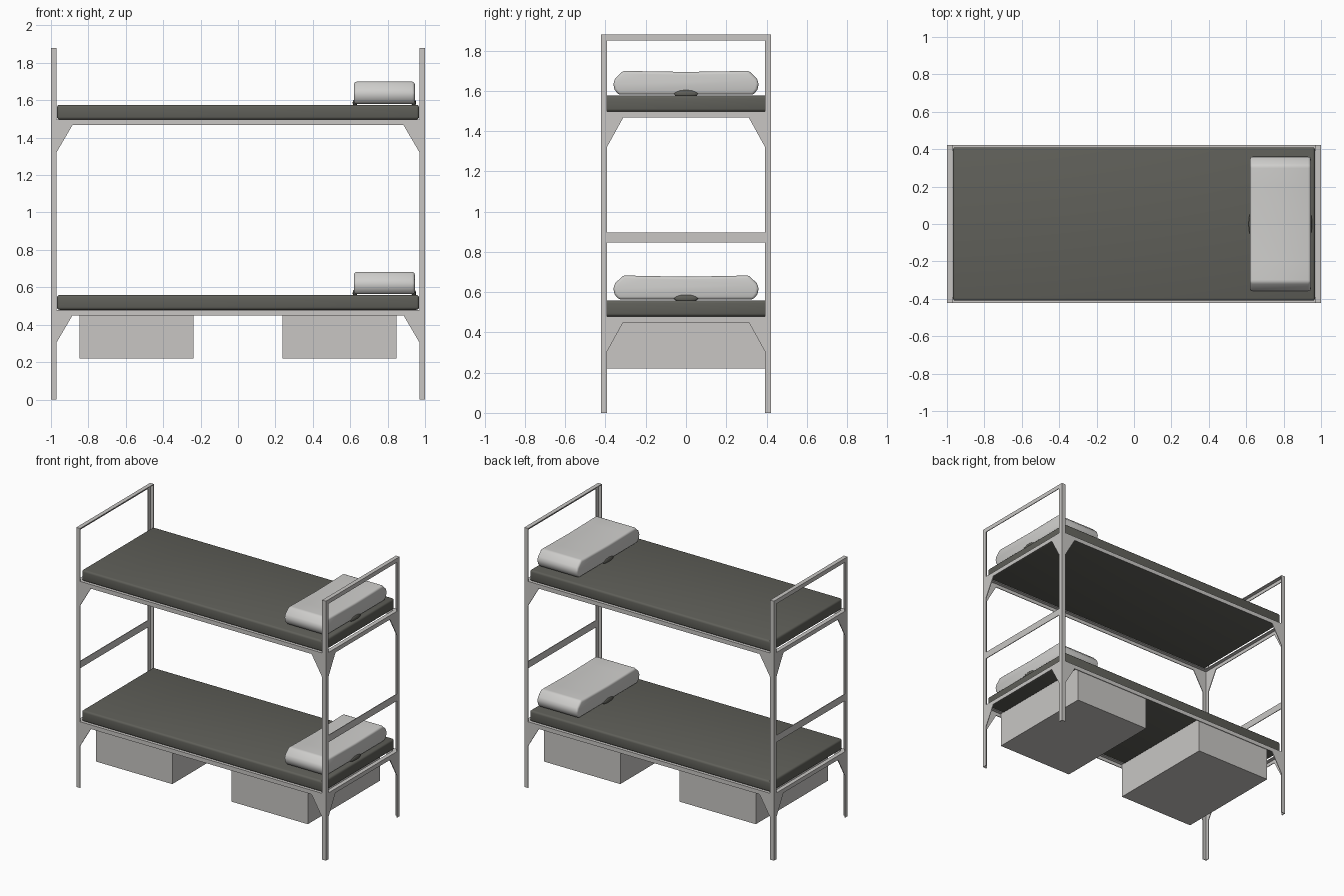
import bpy, bmesh

if "Cube" in bpy.data.objects:
    bpy.data.objects.remove(bpy.data.objects["Cube"])

def mat(name, c):
    m = bpy.data.materials.new(name)
    m.diffuse_color = (*c, 1)
    m.use_nodes = True
    m.node_tree.nodes["Principled BSDF"].inputs["Base Color"].default_value = m.diffuse_color
    return m

METAL = mat("light_grey_metal", (0.58, 0.565, 0.55))
DARK = mat("dark_grey_fabric", (0.115, 0.115, 0.10))
WHITE = mat("pale_pillow_fabric", (0.62, 0.615, 0.60))

X, Y, H = 1.0, 0.422, 1.88   # outer half sizes and height
W, T = 0.03, 0.005           # angle iron width and thickness

def finish(name, bm, m):
    bmesh.ops.recalc_face_normals(bm, faces=bm.faces)
    me = bpy.data.meshes.new(name)
    bm.to_mesh(me)
    bm.free()
    me.materials.append(m)
    ob = bpy.data.objects.new(name, me)
    bpy.context.collection.objects.link(ob)
    return ob

def prism(name, pts, ext, m):
    """Extrude a closed 3D outline along ext."""
    bm = bmesh.new()
    f = bm.faces.new([bm.verts.new(p) for p in pts])
    g = bmesh.ops.extrude_face_region(bm, geom=[f])
    bmesh.ops.translate(bm, vec=ext, verts=[v for v in g["geom"] if isinstance(v, bmesh.types.BMVert)])
    return finish(name, bm, m)

def box(name, a, b, m):
    pts = [(a[0], a[1], a[2]), (b[0], a[1], a[2]), (b[0], b[1], a[2]), (a[0], b[1], a[2])]
    return prism(name, pts, (0, 0, b[2] - a[2]), m)

def soften(ob, w, seg):
    b = ob.modifiers.new("soft_edges", "BEVEL")
    b.width, b.segments, b.limit_method, b.angle_limit = w, seg, "ANGLE", 0.6
    for p in ob.data.polygons:
        p.use_smooth = True

# corner posts of angle iron
for sx in (-1, 1):
    for sy in (-1, 1):
        x, y = sx * X, sy * Y
        pts = [(x, y, 0), (x - sx * W, y, 0), (x - sx * W, y - sy * T, 0),
               (x - sx * T, y - sy * T, 0), (x - sx * T, y - sy * W, 0), (x, y - sy * W, 0)]
        prism("corner_post", pts, (0, 0, H), METAL)

def end_rail(name, sx, top):
    x, y = sx * X, Y - T
    pts = [(x, -y, top), (x - sx * W, -y, top), (x - sx * W, -y, top - T),
           (x - sx * T, -y, top - T), (x - sx * T, -y, top - W), (x, -y, top - W)]
    prism(name, pts, (0, 2 * y, 0), METAL)

def side_rail(sy, top):
    y, x = sy * Y, X - T
    pts = [(-x, y, top), (-x, y - sy * W, top), (-x, y - sy * W, top - T),
           (-x, y - sy * T, top - T), (-x, y - sy * T, top - W), (-x, y, top - W)]
    prism("side_rail", pts, (2 * x, 0, 0), METAL)

# headboard and footboard bars
for sx in (-1, 1):
    end_rail("top_bar", sx, H)
    xs = sorted((sx * X, sx * (X - T)))
    box("middle_bar", (xs[0], -Y + T, 0.847), (xs[1], Y - T, 0.897), METAL)

# pillow outline (half), y and z above the mattress
half = [(0.335, 0.005), (0.355, 0.03), (0.362, 0.06), (0.352, 0.085), (0.312, 0.124), (0.2, 0.121)]
outline = half + [(0, 0.118)] + [(-y, z) for y, z in reversed(half)]

for level, base in (("lower", 0.48), ("upper", 1.497)):
    # bed frame
    for s in (-1, 1):
        side_rail(s, base)
        end_rail("bed_end_rail", s, base)
    # corner gussets on both flanges
    zt = base - W
    for sx in (-1, 1):
        for sy in (-1, 1):
            x, y = sx * X, sy * Y
            xi, yi = x - sx * W, y - sy * W
            prism("side_gusset", [(xi, y, zt), (xi - sx * 0.085, y, zt), (xi, y, zt - 0.145)],
                  (0, -sy * T, 0), METAL)
            prism("end_gusset", [(x, yi, zt), (x, yi - sy * 0.08, zt), (x, yi, zt - 0.145)],
                  (-sx * T, 0, 0), METAL)
    # mattress
    top = base + 0.079
    soften(box(level + "_mattress", (-0.968, -0.41, base), (0.968, 0.41, top), DARK), 0.014, 3)
    # pillow
    p = prism(level + "_pillow", [(0.62, y, top + z) for y, z in outline], (0.325, 0, 0), WHITE)
    soften(p, 0.014, 3)
    # dark crease in the middle of the pillow's long edges
    for x in (0.625, 0.94):
        bm = bmesh.new()
        bmesh.ops.create_uvsphere(bm, u_segments=16, v_segments=8, radius=1)
        bmesh.ops.scale(bm, vec=(0.012, 0.06, 0.02), verts=bm.verts)
        bmesh.ops.translate(bm, vec=(x, 0, top + 0.01), verts=bm.verts)
        soften(finish("pillow_crease", bm, DARK), 0, 1)

# storage boxes under the lower bed
for sx in (-1, 1):
    xs = sorted((sx * 0.238, sx * 0.848))
    box("storage_box", (xs[0], -0.412, 0.22), (xs[1], 0.412, 0.474), METAL)
